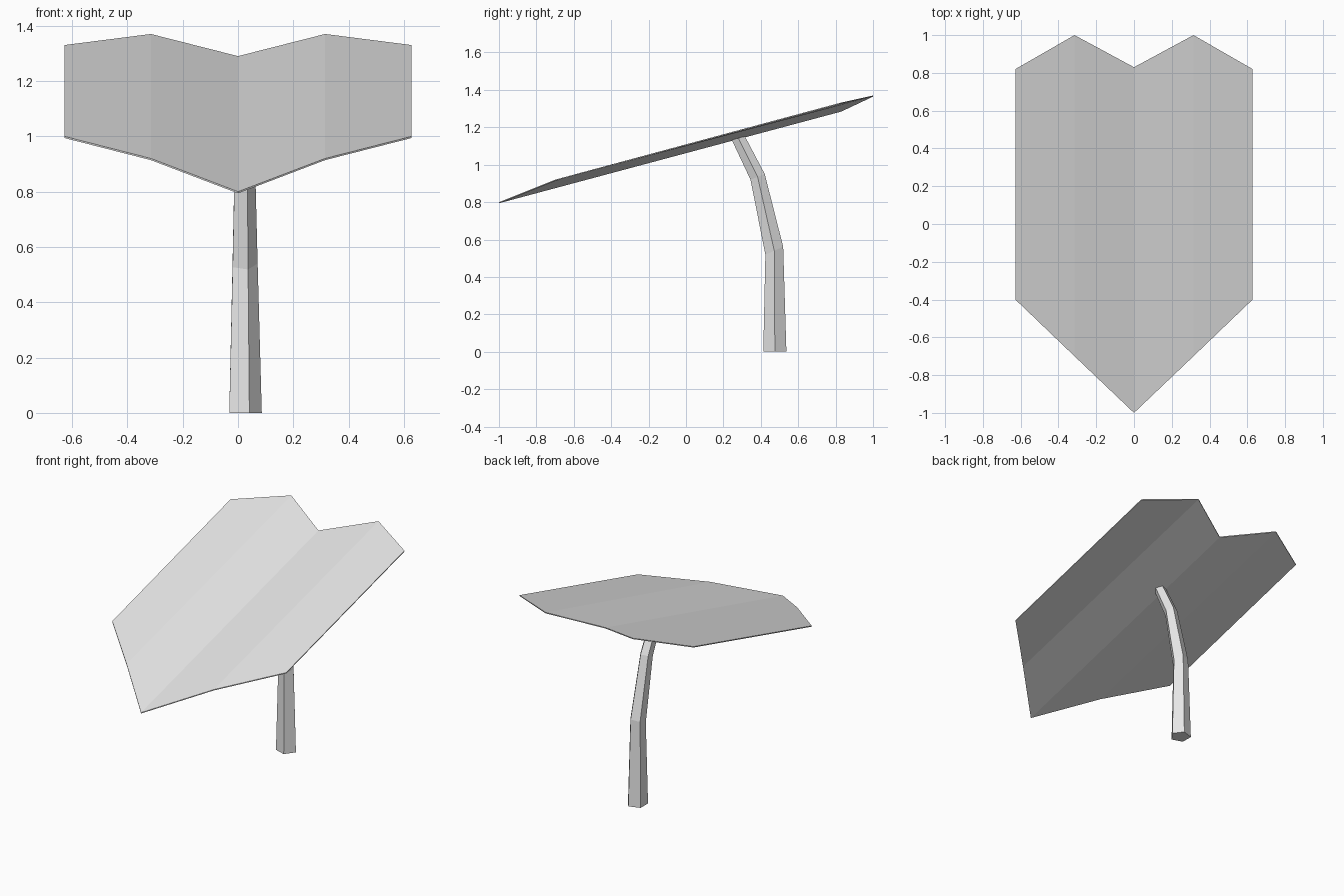
import bpy
import bmesh
from math import cos, sin, tau

cube = bpy.data.objects.get("Cube")
if cube:
    bpy.data.objects.remove(cube, do_unlink=True)

# One pale grey for everything
grey = bpy.data.materials.new("pale_grey")
grey.use_nodes = True
grey.diffuse_color = (0.8, 0.8, 0.8, 1)
grey.node_tree.nodes["Principled BSDF"].inputs["Base Color"].default_value = (0.8, 0.8, 0.8, 1)


def add_object(name, bm):
    bmesh.ops.recalc_face_normals(bm, faces=bm.faces[:])
    mesh = bpy.data.meshes.new(name)
    bm.to_mesh(mesh)
    bm.free()
    mesh.materials.append(grey)
    obj = bpy.data.objects.new(name, mesh)
    bpy.context.collection.objects.link(obj)
    return obj


# Folded canopy: half-width stations as (x, front y, front z, back y, back z)
half = [(0, -1.0, 0.80, 0.83, 1.29),
        (0.315, -0.70, 0.92, 1.0, 1.37),
        (0.628, -0.40, 1.0, 0.82, 1.33)]
stations = [(-s[0], *s[1:]) for s in reversed(half[1:])] + half
THICK = 0.006

bm = bmesh.new()
ribs = []
for x, fy, fz, by, bz in stations:
    ribs.append([bm.verts.new(p) for p in (
        (x, fy, fz), (x, by, bz), (x, by, bz - THICK), (x, fy, fz - THICK))])
for a, b in zip(ribs, ribs[1:]):
    for i in range(4):
        j = (i + 1) % 4
        bm.faces.new((a[i], a[j], b[j], b[i]))
bm.faces.new(ribs[0])
bm.faces.new(ribs[-1])
add_object("canopy", bm)

# Bent five-sided stalk: rings as (centre y, centre z, radius, tilt slope)
SIDES = 5
rings = [(0.475, 0.0, 0.065, 0.0),
         (0.472, 0.54, 0.05, 0.45),
         (0.383, 0.935, 0.04, 0.4),
         (0.28, 1.142, 0.037, 0.268)]

bm = bmesh.new()
loops = []
for cy, cz, r, slope in rings:
    loop = []
    for k in range(SIDES):
        dy = r * sin(tau * k / SIDES)
        loop.append(bm.verts.new((0.021 + r * cos(tau * k / SIDES), cy + dy, cz + dy * slope)))
    loops.append(loop)
for a, b in zip(loops, loops[1:]):
    for k in range(SIDES):
        n = (k + 1) % SIDES
        bm.faces.new((a[k], a[n], b[n], b[k]))
bm.faces.new(loops[0])
bm.faces.new(loops[-1])
add_object("stalk", bm)
